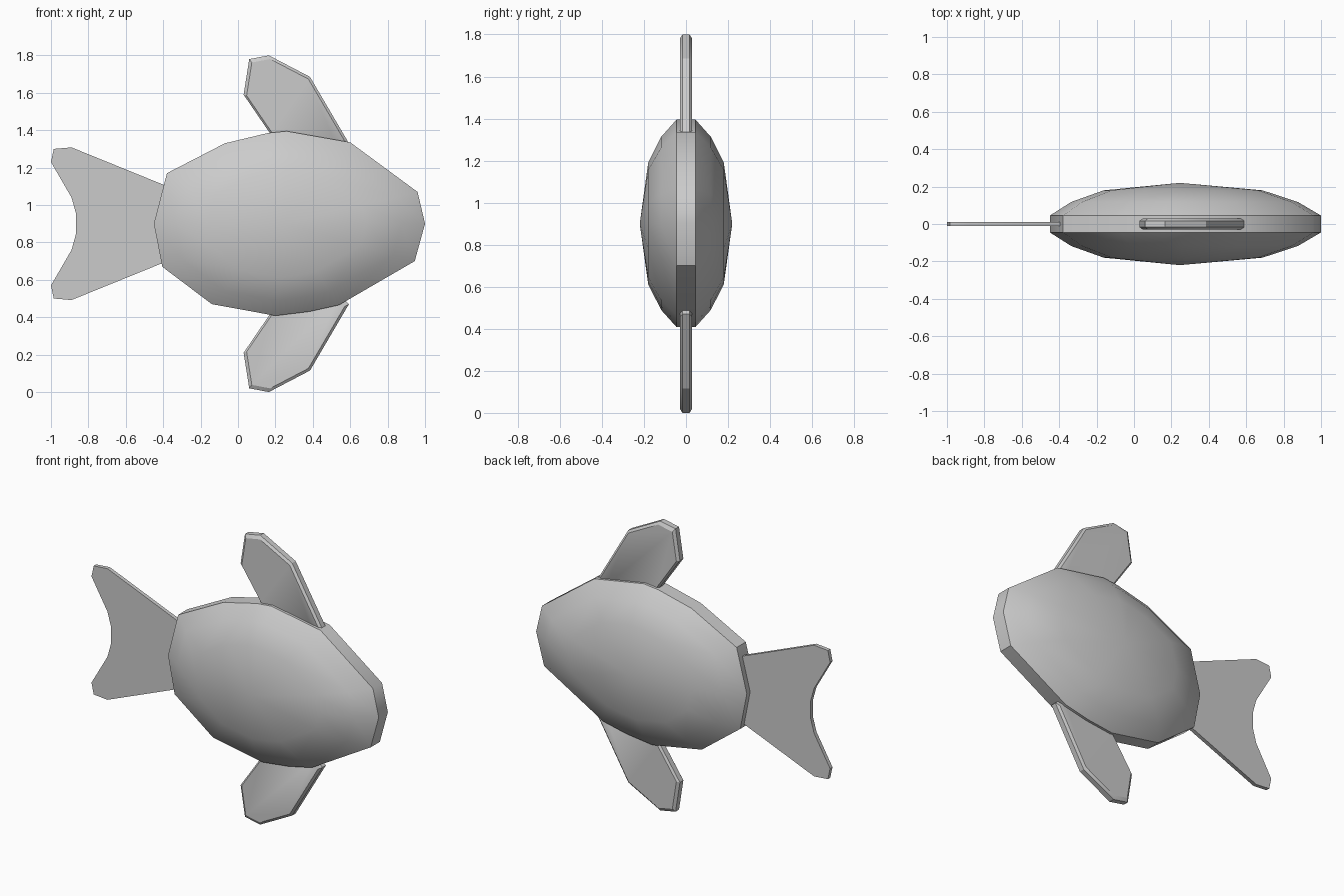
import bpy, bmesh
from math import radians

if "Cube" in bpy.data.objects:
    bpy.data.objects.remove(bpy.data.objects["Cube"])


def loft(name, outline, centre, rings, pole=None, angle=30):
    """Stack scaled copies of an XZ outline along y; close with poles or flat caps."""
    cx, cz = centre
    bm = bmesh.new()
    loops = [[bm.verts.new((cx + (x - cx) * s, y, cz + (z - cz) * s)) for x, z in outline]
             for y, s in rings]
    n = len(outline)
    for a, b in zip(loops, loops[1:]):
        for i in range(n):
            j = (i + 1) % n
            bm.faces.new((a[i], a[j], b[j], b[i]))
    for loop, side in ((loops[0], -1), (loops[-1], 1)):
        if pole:
            tip = bm.verts.new((cx, side * pole, cz))
            for i in range(n):
                bm.faces.new((loop[i], loop[(i + 1) % n], tip))
        else:
            bm.faces.new(loop)
    bmesh.ops.recalc_face_normals(bm, faces=bm.faces)
    mesh = bpy.data.meshes.new(name)
    bm.to_mesh(mesh)
    bm.free()
    obj = bpy.data.objects.new(name, mesh)
    bpy.context.collection.objects.link(obj)
    bpy.ops.object.select_all(action='DESELECT')
    obj.select_set(True)
    bpy.context.view_layer.objects.active = obj
    bpy.ops.object.shade_smooth_by_angle(angle=radians(angle))
    return obj


def both_sides(half):
    return [(-y, s) for y, s in half] + [(y, s) for y, s in reversed(half)]


# Body: flattened faceted ellipsoid with a narrow rim
body_outline = [(-0.45, 0.90), (-0.38, 1.17), (-0.07, 1.33), (0.16, 1.385), (0.26, 1.395),
                (0.60, 1.335), (0.96, 1.07), (1.0, 0.90), (0.945, 0.70), (0.54, 0.465),
                (0.38, 0.43), (0.20, 0.408), (-0.14, 0.47), (-0.405, 0.67)]
loft("body", body_outline, (0.245, 0.90),
     both_sides([(0.18, 0.585), (0.118, 0.835), (0.045, 1.0)]), pole=0.22, angle=42)

# Forked tail: upper half mirrored about mid height
tail_half = [(-0.39, 1.105), (-0.89, 1.308), (-0.985, 1.30), (-1.0, 1.23),
             (-0.89, 1.04), (-0.865, 0.95)]
tail_outline = tail_half + [(x, 1.80 - z) for x, z in reversed(tail_half)]
loft("tail", tail_outline, (-0.6, 0.90), [(-0.012, 1), (0.012, 1)])

# Top and bottom fins with chamfered edges
fin_outline = [(0.21, 1.32), (0.17, 1.385), (0.03, 1.59), (0.06, 1.78), (0.165, 1.80),
               (0.385, 1.685), (0.593, 1.33), (0.55, 1.29)]
fin_rings = both_sides([(0.029, 0.93), (0.017, 1.0)])
loft("top_fin", fin_outline, (0.26, 1.52), fin_rings)
loft("bottom_fin", [(x, 1.80 - z) for x, z in fin_outline], (0.26, 0.28), fin_rings)
